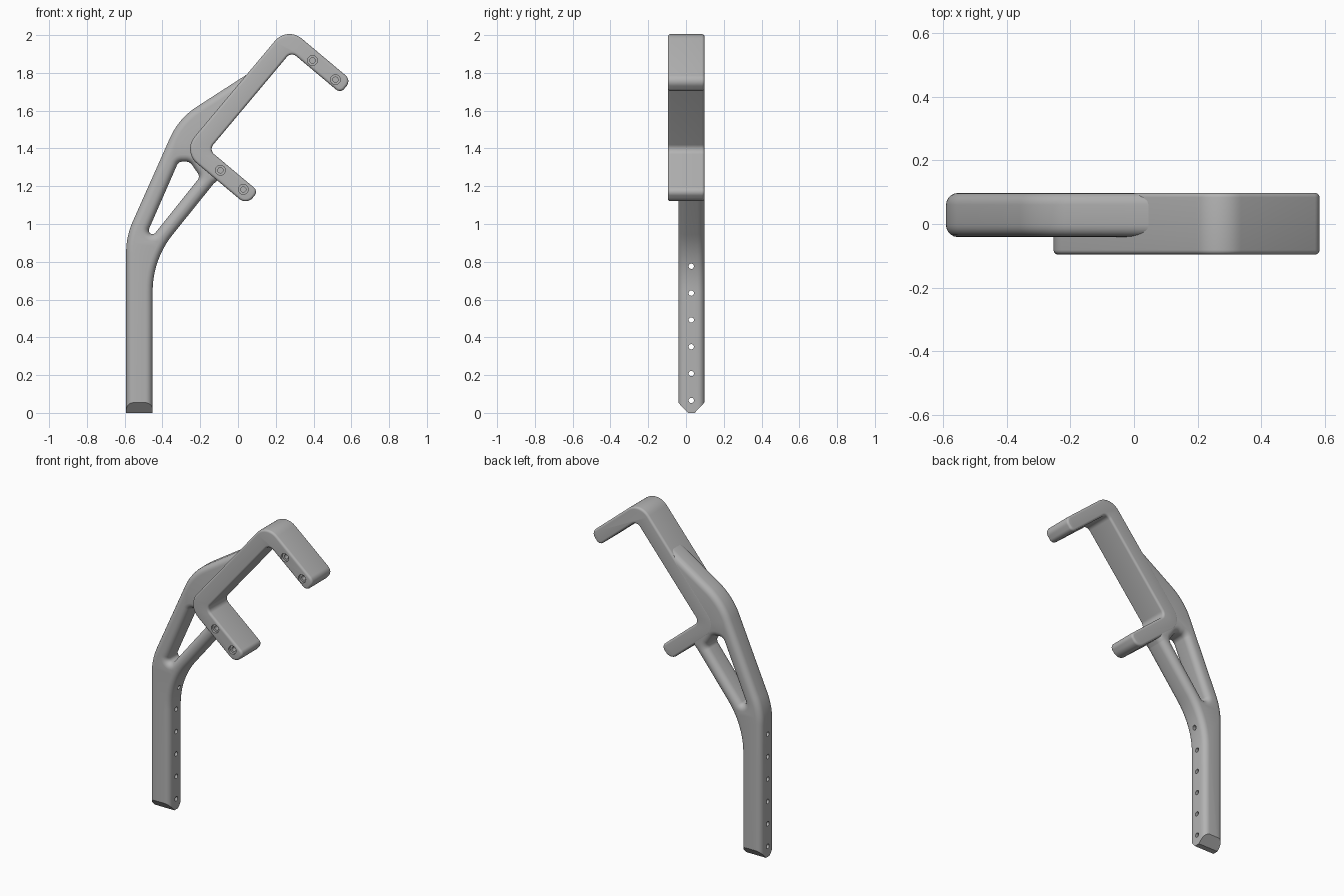
import bpy
import bmesh
import math
from mathutils import Vector, Matrix

cube = bpy.data.objects.get("Cube")
if cube:
    bpy.data.objects.remove(cube)

grey = bpy.data.materials.new("matte_grey")
grey.use_nodes = True
colour = (0.45, 0.45, 0.45, 1)
grey.diffuse_color = colour
bsdf = next(n for n in grey.node_tree.nodes if n.type == 'BSDF_PRINCIPLED')
bsdf.inputs["Base Color"].default_value = colour

TILT = math.radians(50)


def tilted(u, v):
    """Point in the clamp frame: u runs along its spine, v along its jaws."""
    c, s = math.cos(TILT), math.sin(TILT)
    return (c * u + s * v, s * u - c * v)


def rounded(corners, steps=10):
    """Replace each (x, z, radius) corner with a tangent arc."""
    out = []
    for i, (x, z, r) in enumerate(corners):
        p = Vector((x, z))
        if r == 0:
            out.append(p)
            continue
        a = (Vector(corners[i - 1][:2]) - p).normalized()
        b = (Vector(corners[(i + 1) % len(corners)][:2]) - p).normalized()
        half = a.angle(b) / 2
        centre = p + (a + b).normalized() * r / math.sin(half)
        start = p + a * r / math.tan(half) - centre
        end = p + b * r / math.tan(half) - centre
        sweep = start.angle_signed(end)
        for k in range(steps + 1):
            out.append(centre + Matrix.Rotation(-sweep * k / steps, 2) @ start)
    return out


def select(obj):
    bpy.ops.object.select_all(action='DESELECT')
    obj.select_set(True)
    bpy.context.view_layer.objects.active = obj


def plate(name, outlines, y_front, y_back, fillet):
    """Extrude front outlines (later ones are holes) with rounded edges."""
    curve = bpy.data.curves.new(name, 'CURVE')
    curve.dimensions = '2D'
    curve.fill_mode = 'BOTH'
    curve.extrude = (y_back - y_front) / 2 - fillet
    curve.bevel_depth = fillet
    curve.offset = -fillet
    curve.bevel_resolution = 4
    for corners in outlines:
        pts = rounded(corners)
        spline = curve.splines.new('POLY')
        spline.points.add(len(pts) - 1)
        for sp, p in zip(spline.points, pts):
            sp.co = (p.x, p.y, 0, 1)
        spline.use_cyclic_u = True
    obj = bpy.data.objects.new(name, curve)
    bpy.context.collection.objects.link(obj)
    obj.rotation_euler.x = math.pi / 2
    obj.location.y = (y_front + y_back) / 2
    select(obj)
    bpy.ops.object.convert(target='MESH')
    obj = bpy.context.object
    bpy.ops.object.transform_apply(location=True, rotation=True, scale=True)
    bm = bmesh.new()
    bm.from_mesh(obj.data)
    bmesh.ops.remove_doubles(bm, verts=bm.verts, dist=0.0002)
    bmesh.ops.recalc_face_normals(bm, faces=bm.faces)
    bm.to_mesh(obj.data)
    bm.free()
    obj.data.materials.clear()
    obj.data.materials.append(grey)
    return obj


def bore(location, axis, radius, length):
    rotation = (math.pi / 2, 0, 0) if axis == 'Y' else (0, math.pi / 2, 0)
    bpy.ops.mesh.primitive_cylinder_add(vertices=24, radius=radius, depth=length,
                                        location=location, rotation=rotation)
    return bpy.context.object


def carve(obj, cutters):
    for cutter in cutters:
        cutter.hide_render = True
        mod = obj.modifiers.new("cut", 'BOOLEAN')
        mod.operation = 'DIFFERENCE'
        mod.solver = 'EXACT'
        mod.object = cutter
    select(obj)
    bpy.ops.object.convert(target='MESH')
    for cutter in cutters:
        bpy.data.objects.remove(cutter)
    bpy.ops.object.shade_smooth_by_angle(angle=math.radians(35))


# Clamp bracket: spine with two jaws
FRONT, BACK = -0.096, 0.098
TOP, TOP_IN, LOW_IN, LOW = 1.735, 1.645, 0.968, 0.872
OUT, IN, END = -1.116, -1.013, -0.672
clamp_shape = [(TOP, OUT, 0.1), (TOP, END, 0.04), (TOP_IN, END, 0.03), (TOP_IN, IN, 0.035),
               (LOW_IN, IN, 0.035), (LOW_IN, END, 0.03), (LOW, END, 0.05), (LOW, OUT, 0.1)]
clamp = plate("clamp_bracket", [[(*tilted(u, v), r) for u, v, r in clamp_shape]],
              FRONT, BACK, 0.014)

# Counterbored screw holes in the jaws
holes = []
for u in (1.683, 0.924):
    for v in (-0.897, -0.739):
        x, z = tilted(u, v)
        holes.append(bore((x, FRONT, z), 'Y', 0.026, 0.03))
        holes.append(bore((x, FRONT, z), 'Y', 0.014, 0.12))
carve(clamp, holes)

# Support arm: upright leg that forks into two struts
LEFT, RIGHT = -0.592, -0.452
arm_shape = [(LEFT, -0.15, 0), (LEFT, 0.935, 0.4), (-0.314, 1.559, 0.38), (0.15, 1.858, 0),
             (*tilted(1.52, -1.045), 0), (*tilted(0.96, -1.05), 0), (*tilted(0.91, -0.87), 0),
             (-0.13, 1.212, 0.03), (RIGHT, 0.812, 0.48), (RIGHT, -0.15, 0)]
window = [(-0.532, 0.835, 0.02), (-0.315, 1.33, 0.03), (-0.255, 1.33, 0.04), (-0.2, 1.25, 0.03)]
MID = 0.028
arm = plate("support_arm", [arm_shape, window], -0.041, 0.0975, 0.037)

# Wedge-shaped foot
bm = bmesh.new()
wedge = [(-0.3, 0.3), (-0.018, 0), (0.018, 0), (0.3, 0.3), (0.3, -0.3), (-0.3, -0.3)]
face = bm.faces.new([bm.verts.new((-0.8, MID + y, z)) for y, z in wedge])
ext = bmesh.ops.extrude_face_region(bm, geom=[face])
bmesh.ops.translate(bm, vec=(0.5, 0, 0),
                    verts=[g for g in ext["geom"] if isinstance(g, bmesh.types.BMVert)])
bmesh.ops.recalc_face_normals(bm, faces=bm.faces)
mesh = bpy.data.meshes.new("foot_cutter")
bm.to_mesh(mesh)
bm.free()
foot = bpy.data.objects.new("foot_cutter", mesh)
bpy.context.collection.objects.link(foot)

# Row of pin holes through the leg
pins = [bore((-0.52, MID, 0.066 + 0.142 * i), 'X', 0.014, 0.4) for i in range(6)]
carve(arm, [foot] + pins)
